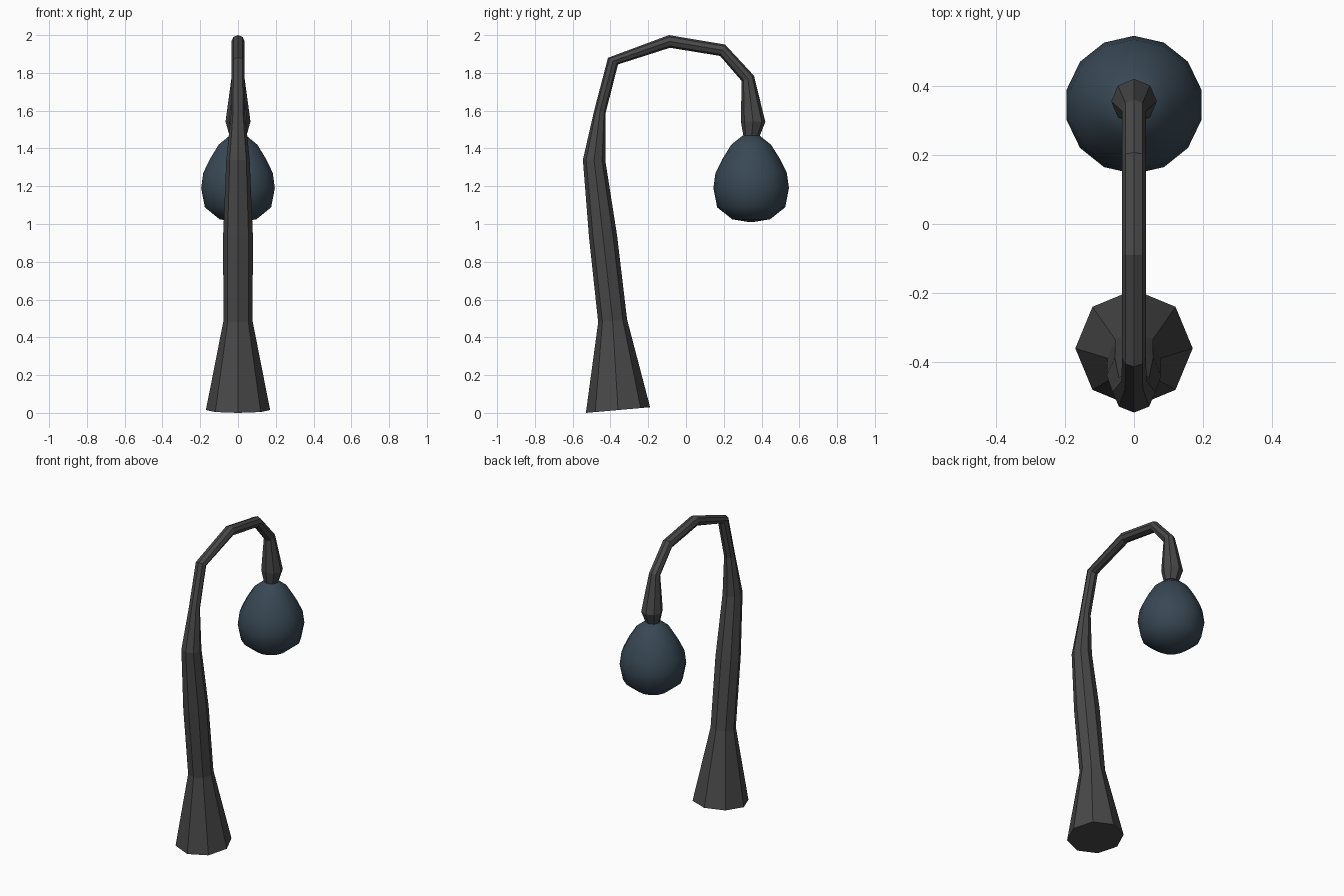
import bpy, bmesh
from math import sin, cos, pi

if "Cube" in bpy.data.objects:
    bpy.data.objects.remove(bpy.data.objects["Cube"])


def loft(name, rings, sides, color, smooth=False):
    """Skin rings given as (y1, z1, y2, z2, half width in x)."""
    bm = bmesh.new()
    loops = []
    for y1, z1, y2, z2, hx in rings:
        loop = []
        for i in range(sides):
            a = 2 * pi * i / sides
            t = (1 + cos(a)) / 2
            loop.append(bm.verts.new((hx * sin(a), y1 + (y2 - y1) * t, z1 + (z2 - z1) * t)))
        loops.append(loop)
    for lo, hi in zip(loops, loops[1:]):
        for i in range(sides):
            j = (i + 1) % sides
            bm.faces.new((lo[i], lo[j], hi[j], hi[i]))
    bm.faces.new(loops[0])
    bm.faces.new(loops[-1])
    bmesh.ops.recalc_face_normals(bm, faces=bm.faces[:])
    for f in bm.faces:
        f.smooth = smooth
    me = bpy.data.meshes.new(name)
    bm.to_mesh(me)
    bm.free()
    ob = bpy.data.objects.new(name, me)
    bpy.context.collection.objects.link(ob)
    mat = bpy.data.materials.new(name + "_material")
    mat.diffuse_color = color
    mat.use_nodes = True
    mat.node_tree.nodes["Principled BSDF"].inputs["Base Color"].default_value = mat.diffuse_color
    me.materials.append(mat)
    return ob


# Bent eight-sided post: outer edge, inner edge, half width
post = [
    (-0.53, 0.0, -0.19, 0.03, 0.17),
    (-0.465, 0.48, -0.312, 0.495, 0.077),
    (-0.513, 0.925, -0.365, 0.94, 0.079),
    (-0.546, 1.34, -0.427, 1.335, 0.062),
    (-0.485, 1.605, -0.425, 1.59, 0.036),
    (-0.413, 1.88, -0.36, 1.845, 0.035),
    (-0.09, 2.0, -0.085, 1.933, 0.035),
    (0.207, 1.95, 0.18, 1.89, 0.035),
    (0.36, 1.785, 0.295, 1.757, 0.035),
    (0.42, 1.54, 0.29, 1.545, 0.066),
    (0.388, 1.46, 0.305, 1.46, 0.043),
]
loft("post", post, 8, (0.065, 0.065, 0.065, 1))

# Smooth pear-shaped bulb: radius, height
profile = [(0.045, 1.468), (0.105, 1.42), (0.152, 1.345), (0.189, 1.27),
           (0.2, 1.19), (0.18, 1.088), (0.1, 1.025), (0.01, 1.01)]
cy = 0.345
loft("bulb", [(cy - r, z, cy + r, z, r) for r, z in profile], 14,
     (0.04, 0.065, 0.09, 1), smooth=True)
